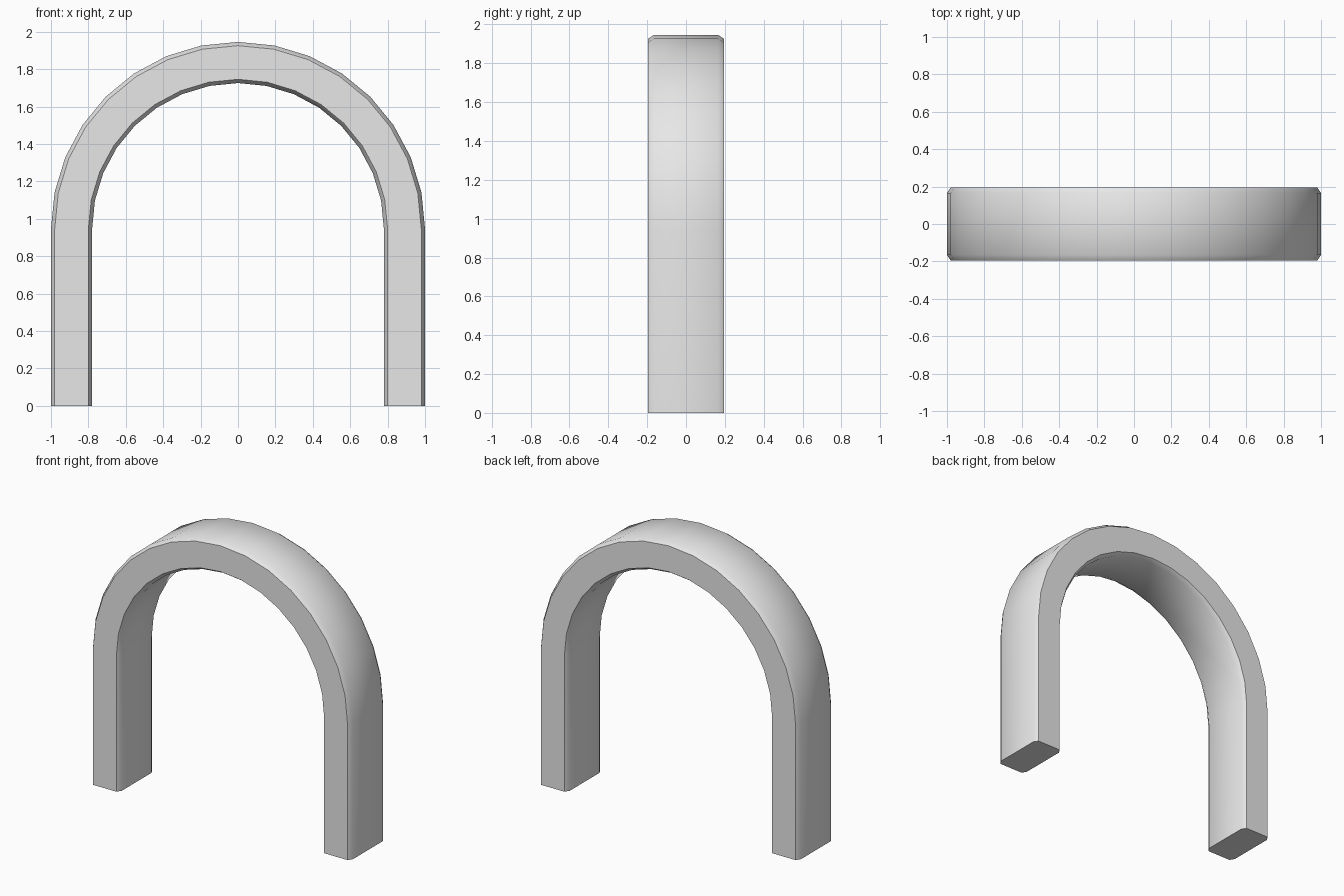
import bpy, bmesh, math

cube = bpy.data.objects.get("Cube")
if cube:
    bpy.data.objects.remove(cube, do_unlink=True)

# Light grey material
grey = bpy.data.materials.new("light_grey")
grey.use_nodes = True
colour = (0.8, 0.8, 0.8, 1)
grey.diffuse_color = colour
grey.node_tree.nodes["Principled BSDF"].inputs["Base Color"].default_value = colour

OUTER, INNER, HALF_DEPTH, SPRING = 1.0, 0.78, 0.195, 0.946
CHAMFER_R, CHAMFER_Y, SEGMENTS = 0.02, 0.03, 16

# Chamfered cross-section as (radius, y)
y_in = HALF_DEPTH - CHAMFER_Y
section = [(OUTER, -y_in), (OUTER, y_in),
           (OUTER - CHAMFER_R, HALF_DEPTH), (INNER + CHAMFER_R, HALF_DEPTH),
           (INNER, y_in), (INNER, -y_in),
           (INNER + CHAMFER_R, -HALF_DEPTH), (OUTER - CHAMFER_R, -HALF_DEPTH)]

# Path stations: foot, half circle, foot, as (angle, base height)
stations = [(0, 0)]
stations += [(math.pi * i / SEGMENTS, SPRING) for i in range(SEGMENTS + 1)]
stations += [(math.pi, 0)]

# Sweep the section along the arch and cap both feet
bm = bmesh.new()
rings = [[bm.verts.new((r * math.cos(a), y, base + r * math.sin(a))) for r, y in section]
         for a, base in stations]
count = len(section)
for a, b in zip(rings, rings[1:]):
    for i in range(count):
        j = (i + 1) % count
        bm.faces.new((a[i], a[j], b[j], b[i]))
bm.faces.new(rings[0])
bm.faces.new(rings[-1])
bmesh.ops.recalc_face_normals(bm, faces=bm.faces)

mesh = bpy.data.meshes.new("arch")
bm.to_mesh(mesh)
bm.free()
mesh.materials.append(grey)
arch = bpy.data.objects.new("arch", mesh)
bpy.context.collection.objects.link(arch)

# Smooth curve and chamfers, crisp front and back edges
bpy.ops.object.select_all(action="DESELECT")
arch.select_set(True)
bpy.context.view_layer.objects.active = arch
bpy.ops.object.shade_smooth_by_angle(angle=math.radians(40))
